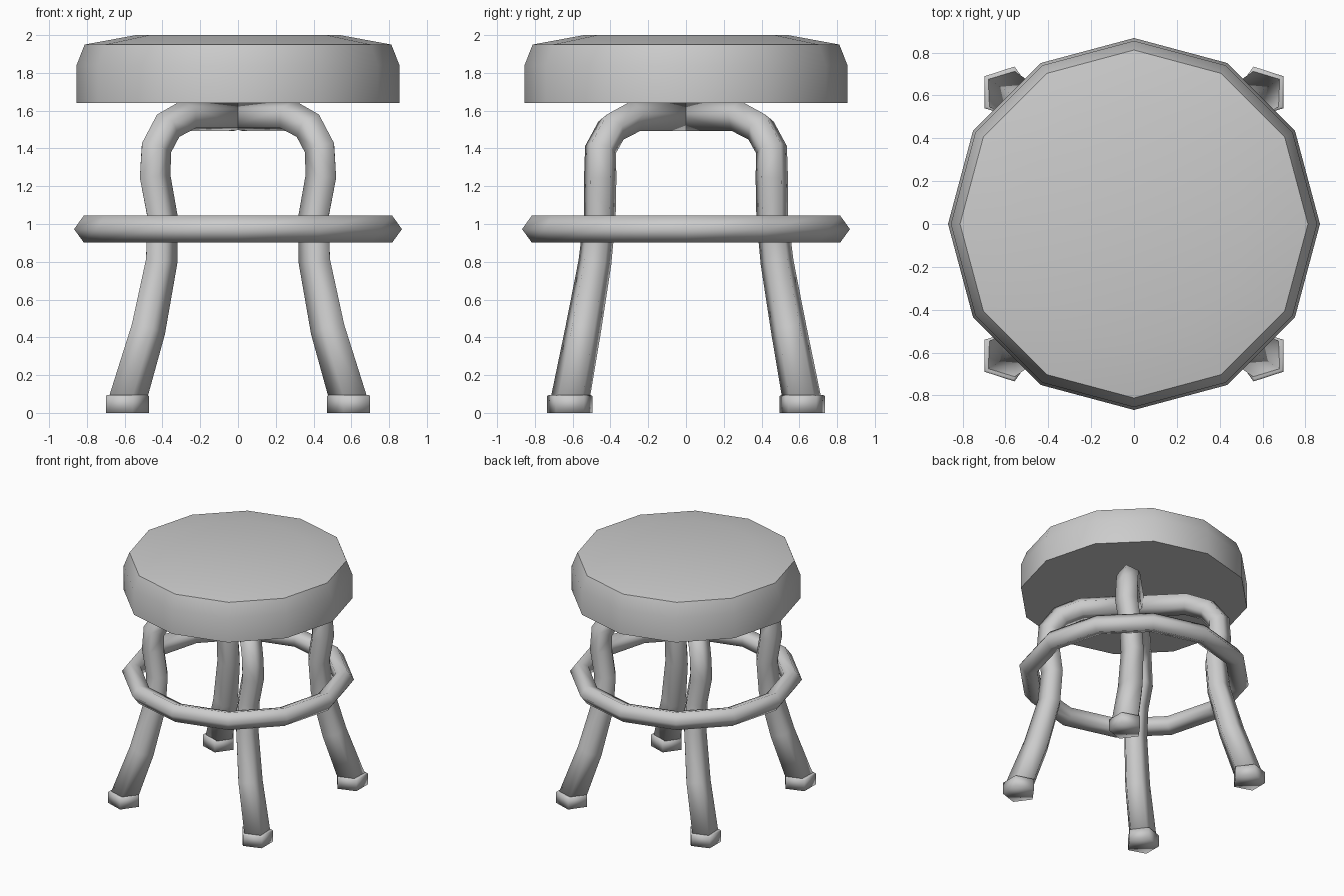
import bpy, bmesh
from math import cos, sin, pi, radians
from mathutils import Vector

if "Cube" in bpy.data.objects:
    bpy.data.objects.remove(bpy.data.objects["Cube"])


def loft(name, rings, closed=False, mirror=False, angle=180):
    """Skin a list of vertex rings; cap the ends unless closed."""
    bm = bmesh.new()
    rows = [[bm.verts.new(p) for p in ring] for ring in rings]
    n = len(rows[0])
    pairs = list(zip(rows, rows[1:])) + ([(rows[-1], rows[0])] if closed else [])
    for a, b in pairs:
        for i in range(n):
            j = (i + 1) % n
            bm.faces.new((a[i], a[j], b[j], b[i]))
    if not closed:
        bm.faces.new(rows[0])
        bm.faces.new(rows[-1])
    bmesh.ops.recalc_face_normals(bm, faces=bm.faces)
    mesh = bpy.data.meshes.new(name)
    bm.to_mesh(mesh)
    bm.free()
    ob = bpy.data.objects.new(name, mesh)
    bpy.context.collection.objects.link(ob)
    bpy.ops.object.select_all(action='DESELECT')
    ob.select_set(True)
    bpy.context.view_layer.objects.active = ob
    bpy.ops.object.shade_smooth_by_angle(angle=radians(angle))
    if mirror:
        mod = ob.modifiers.new("mirror", 'MIRROR')
        mod.use_axis = (True, True, False)
        mod.use_mirror_merge = False
    return ob


def circle(r, z, n, start=0.0, cx=0.0, cy=0.0):
    return [(cx + r * cos(start + 2 * pi * i / n),
             cy + r * sin(start + 2 * pi * i / n), z) for i in range(n)]


# Padded seat with a softly stepped top
seat_profile = [(0.855, 1.64), (0.855, 1.84), (0.812, 1.95), (0.54, 2.0)]
loft("seat", [circle(r, z, 12) for r, z in seat_profile], angle=35)

# Foot rest ring with a five-sided section
section = [(0.7925 + 0.0755 * cos(2 * pi * k / 5),
            0.973 + 0.0755 * sin(2 * pi * k / 5)) for k in range(5)]
loft("foot_ring", [circle(r, z, 12) for r, z in section], closed=True)

# Bent legs: one quarter up to the crossing under the seat, mirrored to four
path = [(0.600, 0.618, 0.05, 0.108), (0.484, 0.545, 0.44, 0.100),
        (0.413, 0.482, 0.80, 0.092), (0.408, 0.456, 1.04, 0.088),
        (0.447, 0.454, 1.25, 0.090), (0.440, 0.452, 1.40, 0.088),
        (0.382, 0.392, 1.51, 0.088), (0.275, 0.280, 1.57, 0.088),
        (0.0, 0.0, 1.57, 0.088)]
pts = [Vector(p[:3]) for p in path]
side = Vector((1, -1, 0)).normalized()
rings = []
for i, p in enumerate(pts):
    before = (p - pts[i - 1]).normalized() if i else Vector()
    after = (pts[i + 1] - p).normalized() if i < len(pts) - 1 else Vector()
    t = (before + after).normalized()
    inward = side.cross(t).normalized()
    across = t.cross(inward)
    r = path[i][3]
    rings.append([p + r * (cos(a) * inward + sin(a) * across)
                  for a in (-pi / 4 + 2 * pi * k / 5 for k in range(5))])
loft("legs", rings, mirror=True)

# Five-sided rubber feet
foot_profile = [(0.126, 0.0), (0.126, 0.09), (0.114, 0.095)]
loft("feet", [circle(r, z, 5, pi, 0.597, 0.615) for r, z in foot_profile],
     mirror=True)
